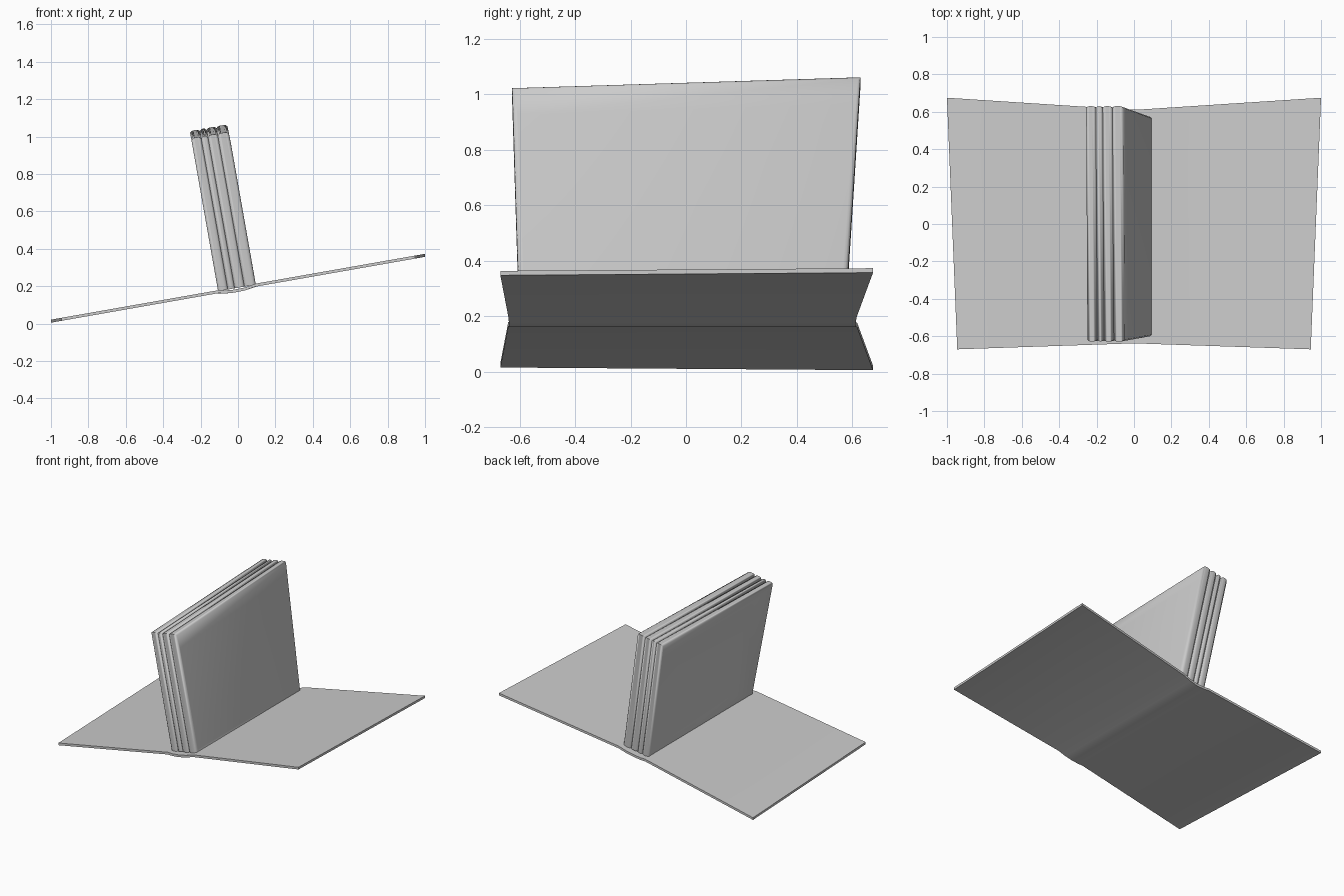
import bpy, bmesh, math
from mathutils import Vector

if "Cube" in bpy.data.objects:
    bpy.data.objects.remove(bpy.data.objects["Cube"])

TILT = math.radians(10)
C, S = math.cos(TILT), math.sin(TILT)

grey = bpy.data.materials.new("plain grey")
grey.diffuse_color = (0.6, 0.6, 0.6, 1)
grey.use_nodes = True
grey.node_tree.nodes["Principled BSDF"].inputs["Base Color"].default_value = grey.diffuse_color


def tilted(u, y, w):
    """Point in the leaning book frame: u across the spine, w along the pages."""
    return Vector((-0.01 + u * C - w * S, y, 0.19 + u * S + w * C))


def skin(name, rings, angle):
    """Join matching closed rings of points and cap both ends."""
    bm = bmesh.new()
    loops = [[bm.verts.new(p) for p in r] for r in rings]
    n = len(loops[0])
    for a, b in zip(loops, loops[1:]):
        for i in range(n):
            j = (i + 1) % n
            bm.faces.new((a[i], a[j], b[j], b[i]))
    bm.faces.new(loops[0])
    bm.faces.new(loops[-1])
    bmesh.ops.recalc_face_normals(bm, faces=bm.faces)
    me = bpy.data.meshes.new(name)
    bm.to_mesh(me)
    bm.free()
    me.materials.append(grey)
    ob = bpy.data.objects.new(name, me)
    bpy.context.collection.objects.link(ob)
    bpy.ops.object.select_all(action='DESELECT')
    ob.select_set(True)
    bpy.context.view_layer.objects.active = ob
    bpy.ops.object.shade_smooth_by_angle(angle=math.radians(angle))


def outline(u, trim=0.0, front=0.0, back=0.0, top=0.0, bottom=0.0, sink=0.0):
    """Page outline at u, drawn in from each edge; sink pushes its front part inward."""
    f, b, t = front + trim, back + trim, top + trim
    return [tilted(u + sink, -0.602 + f, bottom),
            tilted(u, 0.575 - b, bottom),
            tilted(u, 0.63 - b, 0.87 - t),
            tilted(u + sink, -0.628 + f, 0.83 - t)]


# Cover: two flat boards joined by a shallow rounded spine
SAG = [(-1, 0), (-0.11, 0), (-0.07, 0.008), (-0.02, 0.012),
       (0.04, 0.010), (0.10, 0), (1, 0)]
rings = []
for x, sag in SAG:
    a = abs(x)
    yf, yb = -0.638 - 0.032 * a, 0.61 + 0.065 * a
    xf, xb = x * 0.945, x
    zf, zb = (0.181 + 0.176 * v - sag for v in (xf, xb))
    rings.append([(xf, yf, zf), (xb, yb, zb),
                  (xb, yb, zb + 0.016), (xf, yf, zf + 0.016)])
skin("cover", rings, 30)

# Page block: gathered sections with rounded edges and grooves between
edges = [-0.098, -0.045, -0.008, 0.045, 0.105]
for k, (u0, u1) in enumerate(zip(edges, edges[1:])):
    first, last = k == 0, k == len(edges) - 2
    r = 0.009
    rings = [outline(u0, 0.01), outline(u0 + r, 0.002), outline(u0 + 2 * r),
             outline(u1 - 2 * r), outline(u1 - r, 0.002), outline(u1, 0.01)]
    if first:  # outer left page, dented near its front edge
        rings.insert(0, outline(u0, front=0.23, back=0.02, top=0.1,
                                bottom=0.07, sink=0.025))
    if last:   # outer right page, softly rolled at the top
        rings.append(outline(u1 + 0.002, front=0.02, back=0.02, top=0.1,
                             bottom=0.02))
    skin("page_section_%d" % (k + 1), rings, 75)
